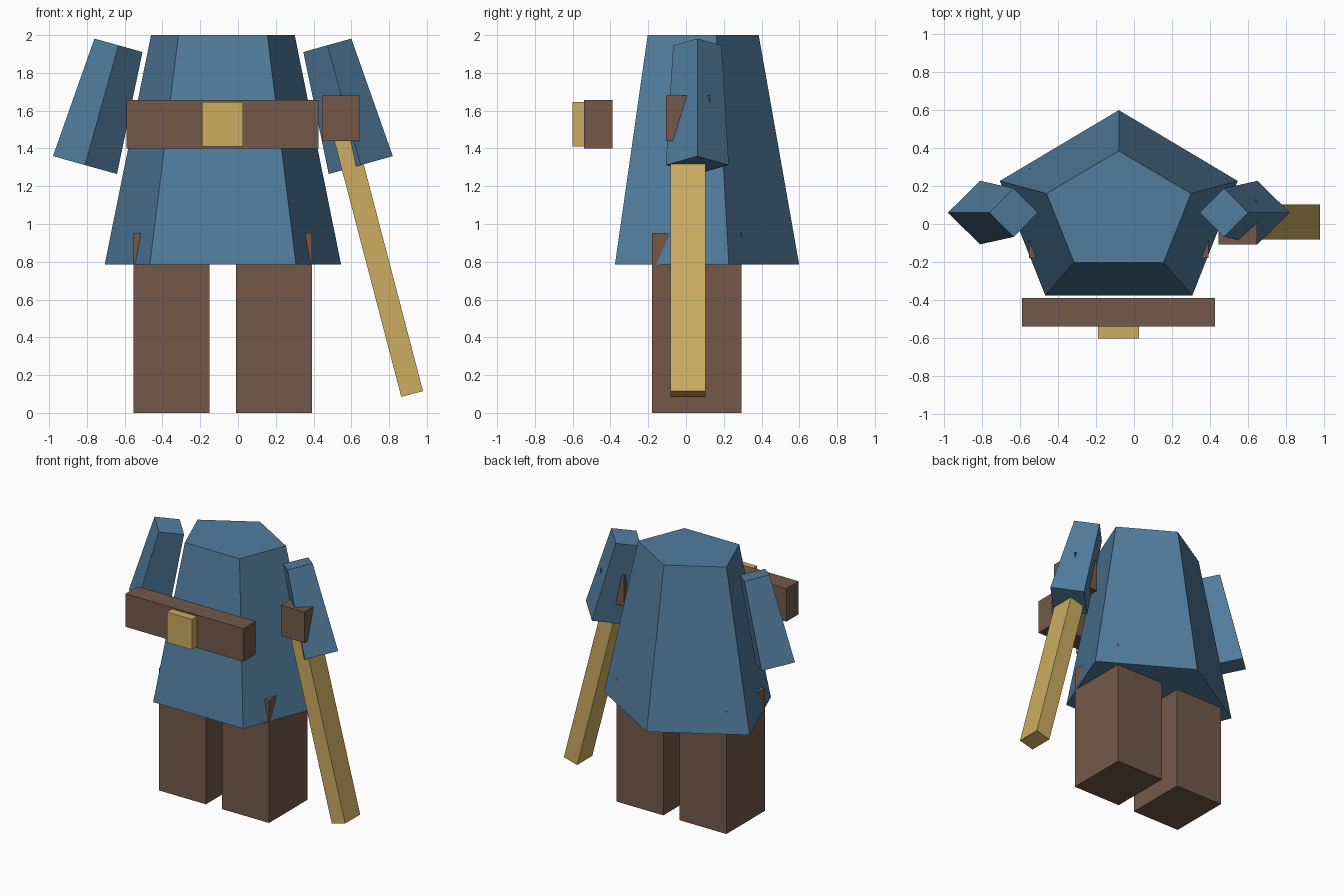
import bpy, bmesh, math
from mathutils import Vector

if "Cube" in bpy.data.objects:
    bpy.data.objects.remove(bpy.data.objects["Cube"])

MID_X, MID_Y = -0.08, 0.06   # centre line of the body


def material(name, rgb):
    m = bpy.data.materials.new(name)
    lin = [c / 12.92 if c <= 0.04045 else ((c + 0.055) / 1.055) ** 2.4
           for c in (v / 255 for v in rgb)]
    m.diffuse_color = (*lin, 1)
    m.use_nodes = True
    m.node_tree.nodes["Principled BSDF"].inputs["Base Color"].default_value = m.diffuse_color
    return m


blue = material("blue_cloth", (82, 125, 158))
brown = material("brown_leather", (115, 89, 73))
gold = material("gold", (205, 172, 97))


def finish(name, bm, mat):
    bmesh.ops.recalc_face_normals(bm, faces=bm.faces)
    mesh = bpy.data.meshes.new(name)
    bm.to_mesh(mesh)
    bm.free()
    mesh.materials.append(mat)
    ob = bpy.data.objects.new(name, mesh)
    bpy.context.collection.objects.link(ob)
    return ob


def box(name, x, y, z, mat):
    """Axis-aligned block from three (min, max) ranges."""
    bm = bmesh.new()
    bmesh.ops.create_cube(bm, size=1)
    for v in bm.verts:
        v.co = [r[0] + (c + 0.5) * (r[1] - r[0]) for c, r in zip(v.co, (x, y, z))]
    return finish(name, bm, mat)


def prism(name, sides, bottom, top, r_bottom, r_top, mat, turn=0.0):
    """Tapered prism whose end caps are square to its axis in the xz plane."""
    bottom, top = Vector(bottom), Vector(top)
    axis = (top - bottom).normalized()
    u, w = Vector((axis.z, 0, -axis.x)), Vector((0, 1, 0))
    bm = bmesh.new()
    rings = []
    for c, (rx, ry) in ((bottom, r_bottom), (top, r_top)):
        ring = []
        for i in range(sides):
            a = turn + math.tau * i / sides
            ring.append(bm.verts.new(c + u * rx * math.sin(a) + w * ry * math.cos(a)))
        rings.append(ring)
        bm.faces.new(ring)
    for i in range(sides):
        j = (i + 1) % sides
        bm.faces.new((rings[0][i], rings[0][j], rings[1][j], rings[1][i]))
    return finish(name, bm, mat)


# Five-sided tunic
prism("tunic", 5, (MID_X, MID_Y, 0.785), (MID_X, MID_Y, 2.0),
      (0.658, 0.539), (0.40, 0.325), blue)

# Legs and sleeves, one per side
for side, s in (("left", -1), ("right", 1)):
    x = sorted((MID_X + s * 0.07, MID_X + s * 0.473))
    box(side + "_leg", x, (-0.18, 0.293), (0, 0.953), brown)
    prism(side + "_sleeve", 4,
          (MID_X + s * 0.73, MID_Y, 1.312), (MID_X + s * 0.553, MID_Y, 1.946),
          (0.176, 0.167), (0.132, 0.128), blue)

# Belt and buckle
box("belt", (-0.59, 0.425), (-0.54, -0.39), (1.40, 1.657), brown)
box("buckle", (-0.19, 0.027), (-0.602, -0.53), (1.41, 1.646), gold)

# Hand gripping a slanted staff
box("hand", (0.445, 0.647), (-0.107, 0.127), (1.44, 1.68), brown)
r2 = math.sqrt(2)
prism("staff", 4, (0.922, 0.01, 0.10), (0.556, 0.01, 1.5),
      (0.0595 * r2, 0.0925 * r2), (0.0595 * r2, 0.0925 * r2), gold, math.pi / 4)
